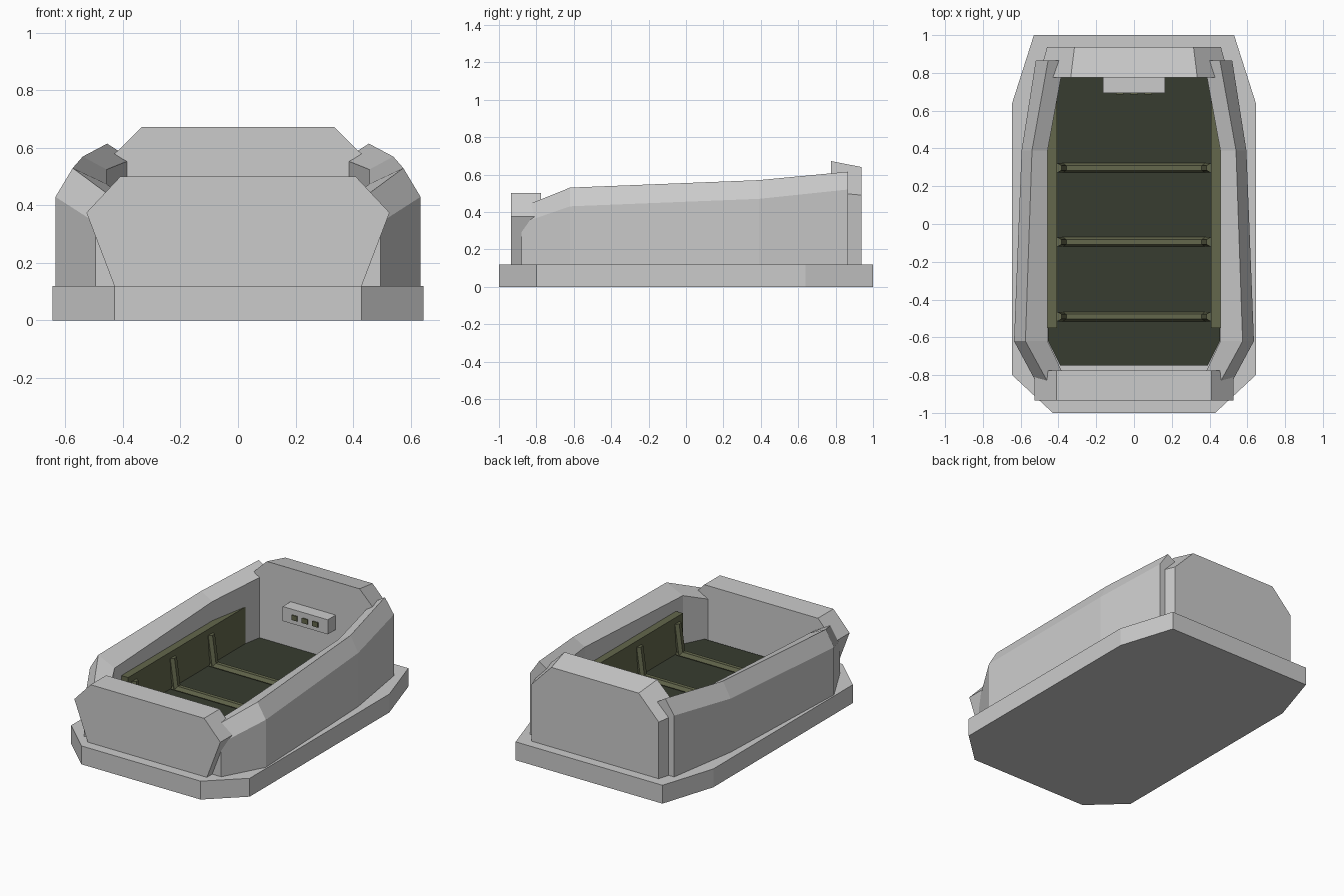
import bpy, bmesh, math
from mathutils import Vector

if "Cube" in bpy.data.objects:
    bpy.data.objects.remove(bpy.data.objects["Cube"])


def mat(name, col):
    m = bpy.data.materials.new(name)
    m.diffuse_color = (*col, 1)
    m.use_nodes = True
    m.node_tree.nodes["Principled BSDF"].inputs["Base Color"].default_value = m.diffuse_color
    return m


GREY = mat("light grey", (0.60, 0.60, 0.60))
OLIVE = mat("olive", (0.125, 0.135, 0.072))
DARK = mat("dark green", (0.038, 0.045, 0.029))


def loft(name, rings, material):
    """Join matching closed rings of points and cap both ends."""
    bm = bmesh.new()
    rows = [[bm.verts.new(p) for p in r] for r in rings]
    n = len(rows[0])
    for a, b in zip(rows, rows[1:]):
        for i in range(n):
            j = (i + 1) % n
            bm.faces.new((a[i], a[j], b[j], b[i]))
    bm.faces.new(rows[0])
    bm.faces.new(rows[-1])
    bmesh.ops.recalc_face_normals(bm, faces=bm.faces)
    me = bpy.data.meshes.new(name)
    bm.to_mesh(me)
    bm.free()
    me.materials.append(material)
    ob = bpy.data.objects.new(name, me)
    bpy.context.collection.objects.link(ob)
    return ob


def sym(half):
    """Mirror a right-hand half outline into a closed outline."""
    return half + [(-x, v) for x, v in reversed(half)]


def plate(name, half, z0, z1, material):
    return loft(name, [[(x, y, z) for x, y in sym(half)] for z in (z0, z1)], material)


def box(name, x0, x1, y0, y1, z0, z1, material):
    ring = [(x0, y0), (x1, y0), (x1, y1), (x0, y1)]
    return loft(name, [[(x, y, z) for x, y in ring] for z in (z0, z1)], material)


def rod(name, a, b, r, material, sides=6):
    """Low-sided rod from a to b."""
    a, b = Vector(a), Vector(b)
    d = (b - a).normalized()
    u = Vector((0, 1, 0))
    w = d.cross(u)
    ring = [(u * math.cos(t) + w * math.sin(t)) * r
            for t in (2 * math.pi * i / sides for i in range(sides))]
    return loft(name, [[p + o for o in ring] for p in (a, b)], material)


# Base slab and sunken floor
plate("base", [(0.43, -1), (0.645, -0.8), (0.645, 0.64), (0.53, 1)], 0, 0.12, GREY)
plate("floor", [(0.39, -0.75), (0.455, -0.62), (0.455, 0.39), (0.40, 0.78)],
      0.11, 0.16, DARK)

# Front block
front = sym([(0.43, 0.12), (0.527, 0.375), (0.41, 0.50)])
loft("front_block", [[(x, y, z) for x, z in front] for y in (-0.935, -0.775)], GREY)

# Back block, narrowing and dropping towards the rear
rings = []
for y, w, t, zs, zt in ((0.775, 0.505, 0.335, 0.505, 0.672), (0.938, 0.46, 0.315, 0.49, 0.64)):
    rings.append([(x, y, z) for x, z in sym([(w, 0.12), (w, zs), (t, zt)])])
loft("back_block", rings, GREY)

# Side walls: (y, outer x, ridge x, inner x, shoulder z, ridge z, inner z)
stations = [(-0.88, 0.495, 0.433, 0.335, 0.34, 0.425, 0.37),
            (-0.62, 0.635, 0.575, 0.457, 0.43, 0.53, 0.475),
            (0.39, 0.595, 0.54, 0.457, 0.47, 0.57, 0.525),
            (0.865, 0.52, 0.455, 0.37, 0.52, 0.615, 0.56)]
for s, side in ((-1, "left"), (1, "right")):
    loft(side + "_wall",
         [[(s * xo, y, 0.11), (s * xo, y, zo), (s * xr, y, zr), (s * xi, y, zi), (s * xi, y, 0.11)]
          for y, xo, xr, xi, zo, zr, zi in stations], GREY)
    # Inner lining panel
    x0, x1 = sorted((s * 0.408, s * 0.462))
    box(side + "_lining", x0, x1, -0.55, 0.70, 0.13, 0.40, OLIVE)

# Ribs: floor beam and two leaning posts each
for i, y in enumerate((-0.49, -0.095, 0.297), 1):
    rod(f"floor_beam_{i}", (-0.40, y, 0.165), (0.40, y, 0.165), 0.025, OLIVE)
    for s, side in ((-1, "left"), (1, "right")):
        rod(f"{side}_post_{i}", (s * 0.375, y, 0.15), (s * 0.405, y, 0.36), 0.025, OLIVE)

# Control box with three buttons on the back wall
box("control_box", -0.163, 0.163, 0.693, 0.79, 0.36, 0.455, GREY)
for i in range(3):
    x = (i - 1) * 0.075
    box(f"button_{i + 1}", x - 0.02, x + 0.02, 0.686, 0.70, 0.388, 0.42, OLIVE)
